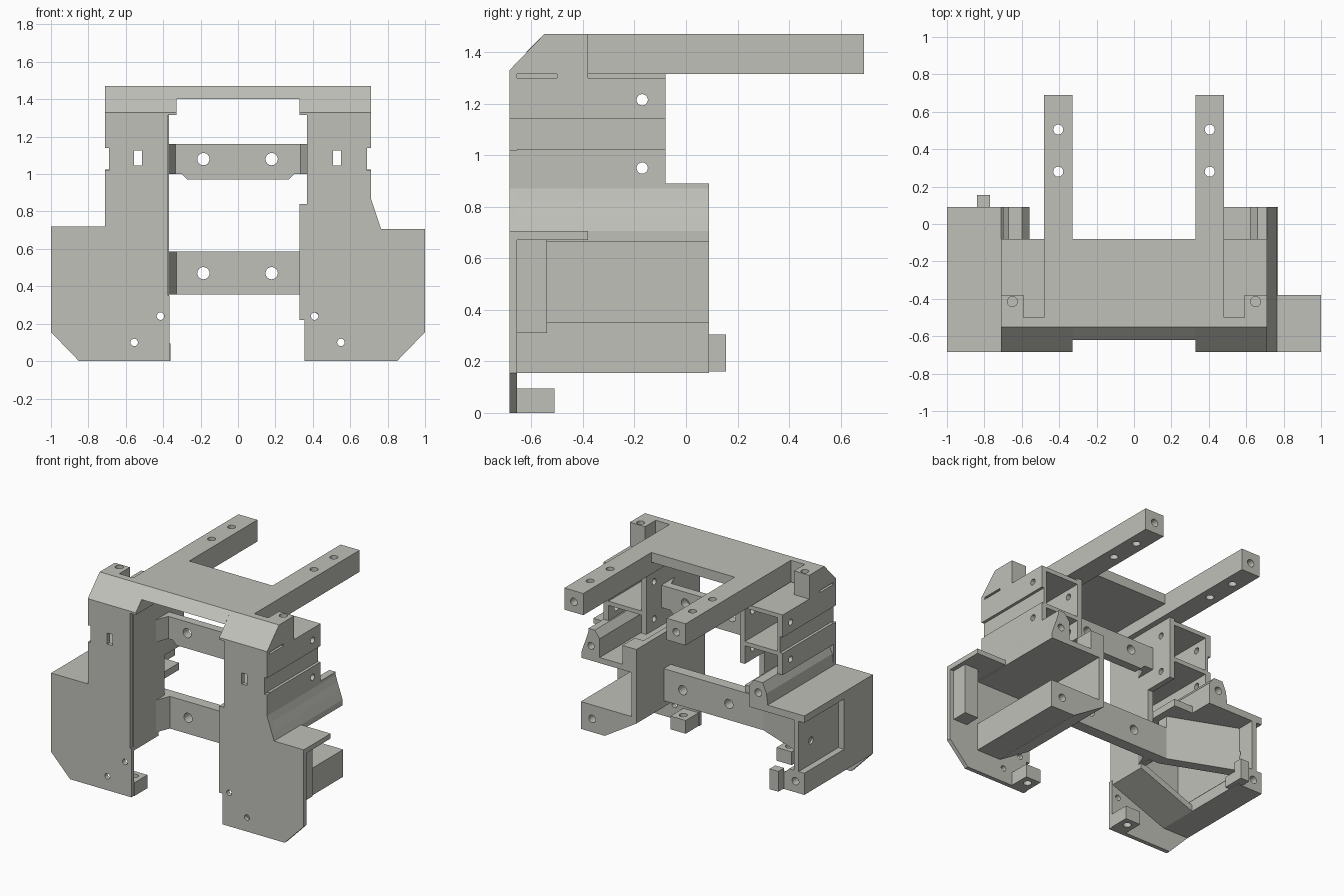
import bpy, bmesh, math
from mathutils import Vector

if "Cube" in bpy.data.objects:
    bpy.data.objects.remove(bpy.data.objects["Cube"])

mat = bpy.data.materials.new("warm_grey")
mat.diffuse_color = (0.53, 0.53, 0.49, 1)
mat.use_nodes = True
mat.node_tree.nodes["Principled BSDF"].inputs["Base Color"].default_value = mat.diffuse_color


def prism(name, pts, axis, a, b):
    """Extrude a 2D outline along an axis. y: pts=(x,z), x: pts=(y,z), z: pts=(x,y)."""
    def place(p, t):
        return {'x': (t, p[0], p[1]), 'y': (p[0], t, p[1]), 'z': (p[0], p[1], t)}[axis]
    bm = bmesh.new()
    face = bm.faces.new([bm.verts.new(place(p, a)) for p in pts])
    ext = bmesh.ops.extrude_face_region(bm, geom=[face])
    d = Vector(place((0, 0), b - a))
    bmesh.ops.translate(bm, vec=d, verts=[v for v in ext['geom'] if isinstance(v, bmesh.types.BMVert)])
    bmesh.ops.recalc_face_normals(bm, faces=bm.faces)
    me = bpy.data.meshes.new(name)
    bm.to_mesh(me)
    bm.free()
    me.materials.append(mat)
    ob = bpy.data.objects.new(name, me)
    bpy.context.collection.objects.link(ob)
    return ob


def box(name, x0, x1, y0, y1, z0, z1):
    return prism(name, [(x0, y0), (x1, y0), (x1, y1), (x0, y1)], 'z', z0, z1)


def cut(ob, cutter):
    m = ob.modifiers.new("cut", 'BOOLEAN')
    m.operation, m.solver, m.object = 'DIFFERENCE', 'EXACT', cutter
    bpy.context.view_layer.update()
    me = bpy.data.meshes.new_from_object(ob.evaluated_get(bpy.context.evaluated_depsgraph_get()))
    ob.modifiers.clear()
    ob.data = me
    bpy.data.objects.remove(cutter)


def hole(ob, axis, u, v, r, a, b):
    ring = [(u + r * math.cos(i * math.pi / 8), v + r * math.sin(i * math.pi / 8)) for i in range(16)]
    cut(ob, prism("hole_cutter", ring, axis, a, b))


F = -0.685   # front plane

# Front plates with screw holes and slots
right = prism("right_front_plate", [
    (.355, 0), (.85, 0), (1, .155), (1, .705), (.765, .705), (.71, .87), (.71, 1.02), (.69, 1.02),
    (.69, 1.14), (.71, 1.14), (.71, 1.33), (.37, 1.33), (.37, .84), (.33, .84), (.33, .22), (.355, .22)],
    'y', F, F + .03)
left = prism("left_front_plate", [
    (-.365, 0), (-.85, 0), (-1, .155), (-1, .72), (-.71, .72), (-.71, 1.02), (-.69, 1.02),
    (-.69, 1.14), (-.71, 1.14), (-.71, 1.33), (-.375, 1.33), (-.375, .35), (-.365, .35)],
    'y', F, F + .03)
for ob, spots in ((right, [(.41, .24), (.55, .10)]), (left, [(-.415, .24), (-.555, .10)])):
    for u, v in spots:
        hole(ob, 'y', u, v, .02, -.8, -.5)
    s = .53 if ob is right else -.535
    cut(ob, box("slot_cutter", s - .021, s + .021, -.8, -.5, 1.045, 1.125))

# Top deck: thin middle with a bevelled front edge
prism("top_deck", [(-.62, 1.40), (-.08, 1.40), (-.08, 1.47), (-.55, 1.47)], 'x', -.33, .33)

for s, side in ((1, "right"), (-1, "left")):
    def sbox(name, x0, x1, *r):
        return box(f"{side}_{name}", *sorted((s * x0, s * x1)), *r)

    def sprism(name, pts, a, b):
        return prism(f"{side}_{name}", [(s * x, z) for x, z in pts], 'y', a, b)

    # Bevelled front shoulder of the deck
    x0, x1 = sorted((s * .33, s * .71))
    prism(f"{side}_shoulder", [(F, 1.315), (-.5, 1.315), (-.5, 1.47), (-.55, 1.47), (F, 1.33)], 'x', x0, x1)
    # Long rear arm with vertical holes and a blind hole in the end
    arm = sbox("arm", .33, .48, -.5, .69, 1.315, 1.47)
    for y in (.28, .505):
        hole(arm, 'z', s * .405, y, .027, 1.2, 1.6)
    hole(arm, 'y', s * .405, 1.39, .027, .6, .8)
    # Screw lug beside the notch
    lug = sbox("lug", .59, .71, -.5, -.38, 1.30, 1.47)
    hole(lug, 'z', s * .65, -.415, .027, 1.38, 1.6)

    # Upper box: inner wall, roof, floor, grooved outer wall, open at the back
    inner = sbox("upper_inner_wall", .37, .41, F + .03, -.08, .87, 1.315)
    outer = sprism("upper_outer_wall", [(.67, .87), (.71, .87), (.71, 1.025), (.69, 1.025), (.69, 1.14),
                                        (.71, 1.14), (.71, 1.30), (.67, 1.30)], F + .03, -.08)
    for ob in (inner, outer):
        for z in (1.215, .95):
            hole(ob, 'x', -.17, z, .022, -1, 1)
    sbox("upper_roof", .41, .67, F + .03, -.08, 1.27, 1.30)
    sbox("upper_floor", .41, .67, F + .03, -.08, 1.0, 1.03)

    # Foot with a vertical screw hole
    foot = sbox("foot", .36, .48, F + .03, -.51, 0, .095)
    hole(foot, 'z', s * .42, -.57, .027, -.1, .2)

# Right housing: inner wall, roof, flared shell and sloped floor, open outwards
box("right_inner_wall", .33, .37, F + .03, .09, .33, .84)
box("right_housing_roof", .37, .765, F + .03, .09, .665, .705)
shell = [(.62, .705), (.765, .705), (.745, .765), (.725, .82), (.71, .87), (.71, .89), (.66, .89), (.62, .84)]
flare = prism("right_flared_shell", shell, 'y', F + .03, .09)
hole(flare, 'y', .69, .77, .025, .0, .2)
lower = prism("right_sloped_floor", [(.33, .35), (.33, .31), (.58, .155), (.77, .155), (.77, .35)], 'y', F + .03, .09)
hole(lower, 'y', .68, .25, .027, .0, .2)
box("right_inner_back_lug", .37, .44, -.05, .09, .705, .84)
box("right_ledge", .765, 1, F + .03, -.38, .67, .705)
box("right_rib", .86, .97, F + .03, -.54, .31, .67)

# Left housing: outer shell, rail and rear lugs, open inwards
box("left_inner_wall", -.41, -.37, F + .03, -.30, .35, .87)
box("left_housing_roof", -1, -.41, F + .03, -.08, .67, .72)
box("left_housing_roof_rear", -1, -.56, -.08, .09, .67, .72)
prism("left_outer_front_wall", [(F + .03, .16), (-.36, .16), (-.36, .70), (F + .03, .70)], 'x', -1, -.955)
panel = box("left_outer_panel", -.955, -.92, F + .03, .09, .29, .68)
hole(panel, 'x', -.05, .48, .025, -1.1, -.8)
rail = prism("left_rail", [(-1, .155), (-.80, .155), (-.80, .235), (-.88, .31), (-1, .31)], 'y', F + .03, .09)
hole(rail, 'y', -.93, .235, .027, 0, .2)
prism("left_sloped_panel", [(-.80, .155), (-.80, .20), (-.37, .37), (-.37, .32)], 'y', F + .03, -.37)
box("left_rear_tab", -.84, -.77, .09, .155, .16, .305)
box("left_tab_root", -.84, -.77, .0, .09, .16, .235)
ridge = prism("left_ridge", [(-.71, .72), (-.56, .72), (-.56, .82), (-.60, .87), (-.67, .87), (-.70, .80)], 'y', F + .03, .09)
hole(ridge, 'y', -.635, .79, .027, 0, .2)

# Cross bars with corner gussets and a pair of holes each
upper = prism("upper_cross_bar", [(-.37, 1.0), (-.30, 1.0), (-.27, .97), (.27, .97), (.30, 1.0),
                                  (.37, 1.0), (.37, 1.16), (-.37, 1.16)], 'y', -.31, -.25)
bottom = box("lower_cross_bar", -.46, .33, -.30, -.22, .355, .585)
for ob, z in ((upper, 1.08), (bottom, .47)):
    for x in (-.185, .18):
        hole(ob, 'y', x, z, .033, -.5, 0)
for name, x, d, z0, z1 in (("upper_left", -.37, .04, 1.0, 1.16), ("upper_right", .37, -.04, 1.0, 1.16),
                           ("lower_left", -.37, .04, .355, .585)):
    prism(name + "_gusset", [(x, -.40), (x + d, -.30), (x, -.30)], 'z', z0, z1)
prism("lower_bar_brace", [(-.46, -.30), (-.46, -.22), (-.94, -.03), (-.94, -.11)], 'z', .355, .67)
